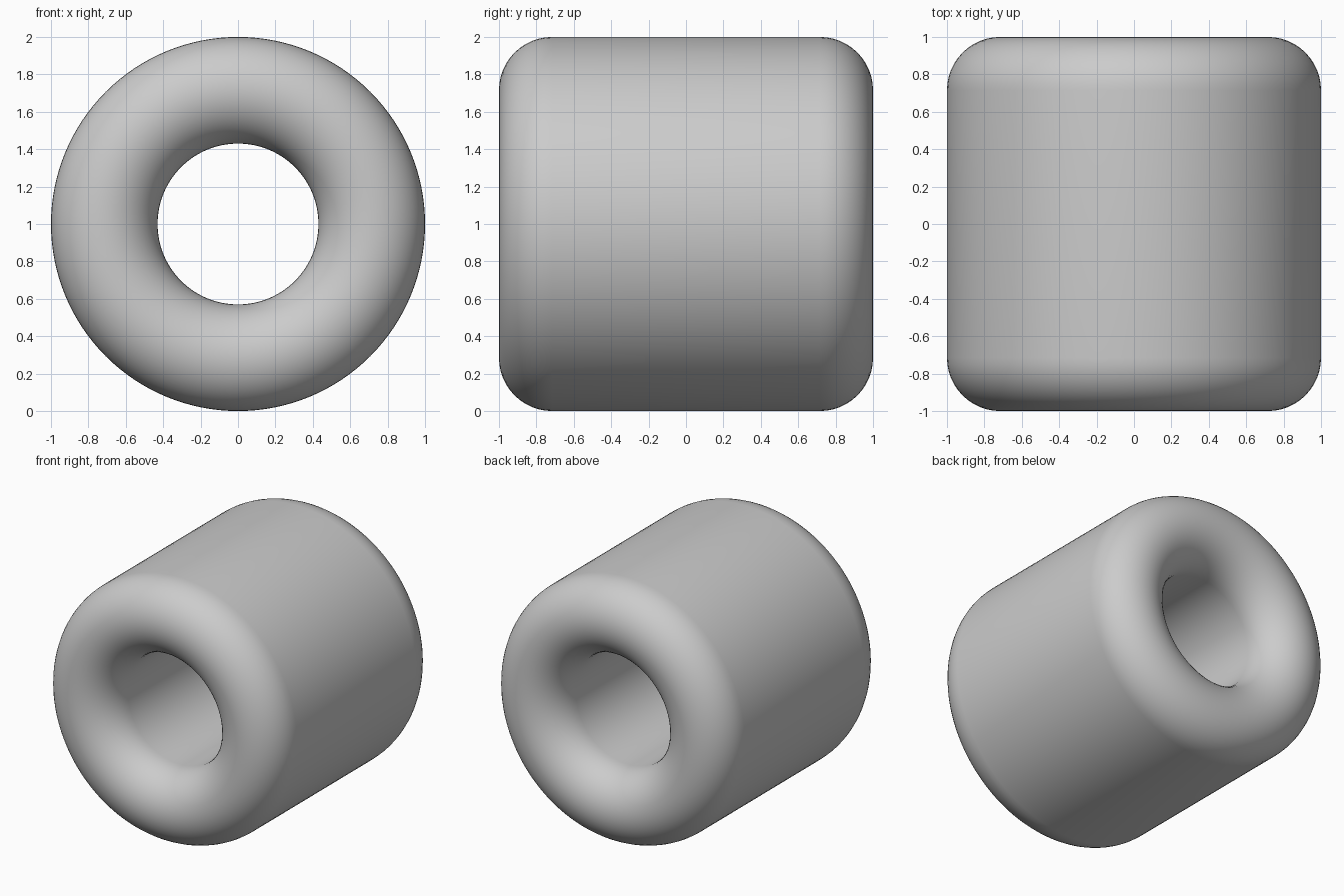
import bpy
import bmesh
from math import sin, cos, pi
from mathutils import Vector, Matrix

cube = bpy.data.objects.get("Cube")
if cube:
    bpy.data.objects.remove(cube, do_unlink=True)

OUTER, BORE, HALF_LENGTH = 1.0, 0.43, 1.0
SIDES, ARC_STEPS = 128, 24
lip = (OUTER - BORE) / 2      # radius of the fully rounded ends
mid = (OUTER + BORE) / 2      # centre radius of the wall
straight = HALF_LENGTH - lip  # half length of the straight wall

# Grey material
grey = bpy.data.materials.new("plain grey")
grey.use_nodes = True
colour = (0.6, 0.6, 0.6, 1)
grey.diffuse_color = colour
grey.node_tree.nodes["Principled BSDF"].inputs["Base Color"].default_value = colour

# Wall cross-section: a stadium with a half circle at each end
profile = []
for end in (1, -1):
    for i in range(ARC_STEPS + 1):
        a = pi * i / ARC_STEPS
        profile.append((mid + end * lip * cos(a), end * (straight + lip * sin(a))))

# Spin the cross-section around the y axis
bm = bmesh.new()
verts = [bm.verts.new((r, y, 0)) for r, y in profile]
edges = [bm.edges.new((v, verts[i - 1])) for i, v in enumerate(verts)]
bmesh.ops.spin(bm, geom=verts + edges, axis=Vector((0, 1, 0)), cent=(0, 0, 0),
               angle=2 * pi, steps=SIDES, use_merge=True)
bmesh.ops.remove_doubles(bm, verts=bm.verts, dist=0.0001)
bmesh.ops.recalc_face_normals(bm, faces=bm.faces)
bmesh.ops.transform(bm, matrix=Matrix.Translation((0, 0, OUTER)), verts=bm.verts)
for face in bm.faces:
    face.smooth = True

mesh = bpy.data.meshes.new("rounded_tube")
bm.to_mesh(mesh)
bm.free()
mesh.materials.append(grey)
tube = bpy.data.objects.new("rounded_tube", mesh)
bpy.context.collection.objects.link(tube)
